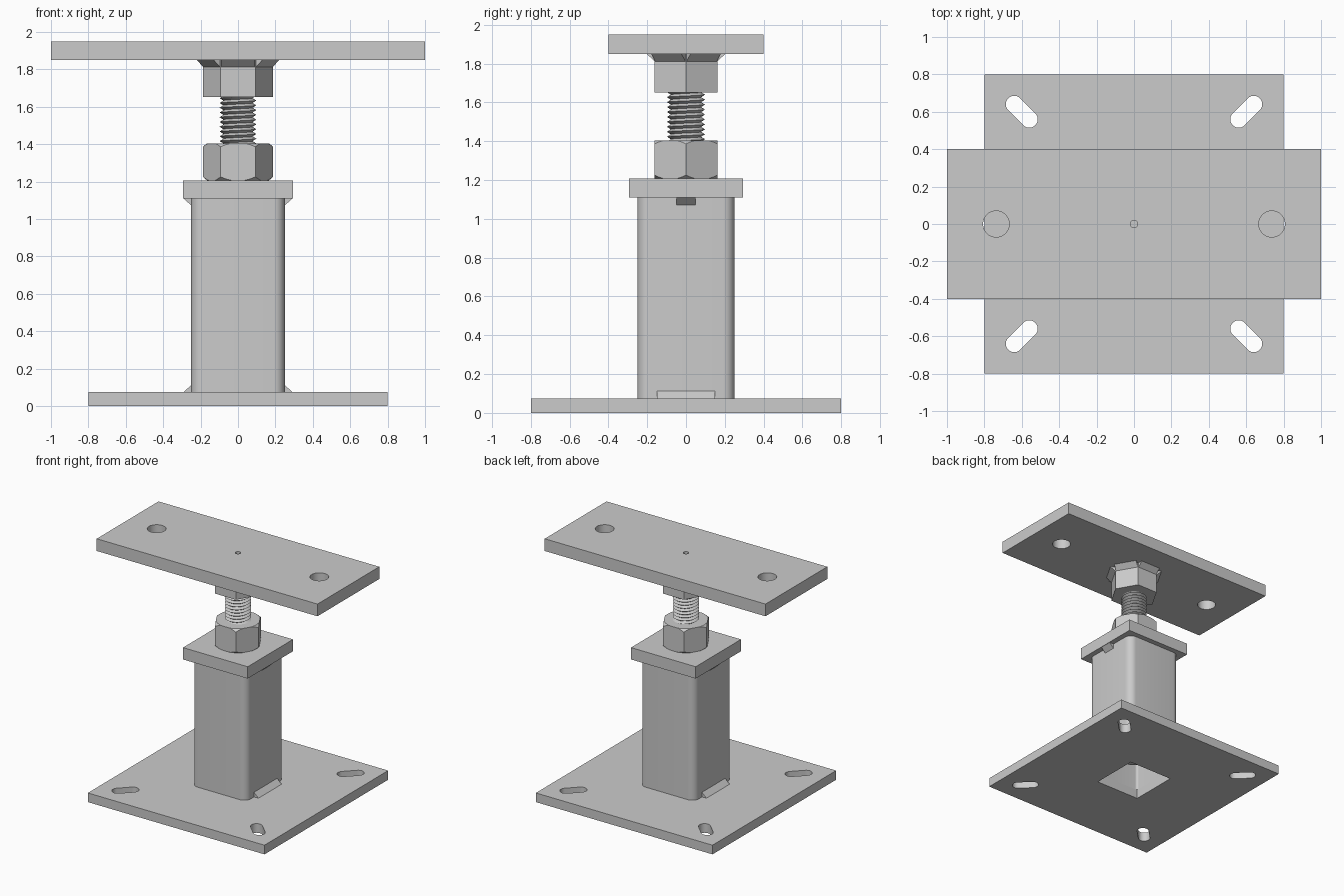
import bpy, bmesh
from math import pi, sin, cos, tan, radians
from mathutils import Matrix

if "Cube" in bpy.data.objects:
    bpy.data.objects.remove(bpy.data.objects["Cube"])


def circle(r, n=48, cx=0, cy=0, a0=0):
    return [(cx + r * cos(a0 + 2 * pi * i / n), cy + r * sin(a0 + 2 * pi * i / n)) for i in range(n)]


def rect(x, y):
    return [(-x, -y), (x, -y), (x, y), (-x, y)]


def rounded_square(h, r, n=8):
    pts = []
    for k, (sx, sy) in enumerate([(1, 1), (-1, 1), (-1, -1), (1, -1)]):
        for i in range(n + 1):
            a = pi / 2 * (k + i / n)
            pts.append((sx * (h - r) + r * cos(a), sy * (h - r) + r * sin(a)))
    return pts


def slot(cx, cy, angle, half, r, n=12):
    pts = []
    for s in (0, 1):
        for i in range(n + 1):
            a = angle + s * pi - pi / 2 + pi * i / n
            d = half * (1 - 2 * s)
            pts.append((cx + d * cos(angle) + r * cos(a), cy + d * sin(angle) + r * sin(a)))
    return pts


def finish(ob):
    bpy.ops.object.select_all(action='DESELECT')
    bpy.context.view_layer.objects.active = ob
    ob.select_set(True)
    bpy.ops.object.shade_smooth_by_angle(angle=radians(25))
    return ob


def add_mesh(name, bm):
    me = bpy.data.meshes.new(name)
    bm.to_mesh(me)
    bm.free()
    ob = bpy.data.objects.new(name, me)
    bpy.context.collection.objects.link(ob)
    return ob


def extrude(name, outlines, z0, z1):
    """Fill nested outlines (inner ones become holes) and extrude from z0 to z1."""
    cu = bpy.data.curves.new(name + "_outline", 'CURVE')
    cu.dimensions = '2D'
    cu.fill_mode = 'BOTH'
    cu.extrude = (z1 - z0) / 2
    for pts in outlines:
        sp = cu.splines.new('POLY')
        sp.points.add(len(pts) - 1)
        for p, (x, y) in zip(sp.points, pts):
            p.co = (x, y, 0, 1)
        sp.use_cyclic_u = True
    tmp = bpy.data.objects.new("tmp", cu)
    bpy.context.collection.objects.link(tmp)
    me = bpy.data.meshes.new_from_object(tmp.evaluated_get(bpy.context.evaluated_depsgraph_get()))
    bpy.data.objects.remove(tmp)
    bm = bmesh.new()
    bm.from_mesh(me)
    bmesh.ops.remove_doubles(bm, verts=bm.verts, dist=1e-4)
    bmesh.ops.recalc_face_normals(bm, faces=bm.faces)
    bmesh.ops.translate(bm, verts=bm.verts, vec=(0, 0, (z0 + z1) / 2))
    return finish(add_mesh(name, bm))


def welds(name, angles, r, z, dz, half, leg):
    """Triangular fillets at radius r, one for each angle; dz is the vertical leg."""
    bm = bmesh.new()
    for a in angles:
        rot = Matrix.Rotation(a, 3, 'Z')
        ends = []
        for y in (-half, half):
            tri = [(r - 0.002, y, z), (r + leg, y, z), (r - 0.002, y, z + dz)]
            ends.append([bm.verts.new(p) for p in tri])
            for v in ends[-1]:
                v.co = rot @ v.co
            bm.faces.new(ends[-1])
        for i in range(3):
            j = (i + 1) % 3
            bm.faces.new((ends[0][i], ends[0][j], ends[1][j], ends[1][i]))
    bmesh.ops.recalc_face_normals(bm, faces=bm.faces)
    return add_mesh(name, bm)


def chamfer_nut(ob, z0, z1, r_end, r_mid, drop):
    """Intersect a hex nut with a cone-ended cylinder to cut its corners."""
    bm = bmesh.new()
    rings = [[bm.verts.new((x, y, z)) for x, y in circle(r)] for r, z in
             [(r_end, z0), (r_mid, z0 + drop), (r_mid, z1 - drop), (r_end, z1)]]
    for a, b in zip(rings, rings[1:]):
        for i in range(48):
            j = (i + 1) % 48
            bm.faces.new((a[i], a[j], b[j], b[i]))
    bm.faces.new(rings[0][::-1])
    bm.faces.new(rings[-1])
    cutter = add_mesh("nut_chamfer_cutter", bm)
    mod = ob.modifiers.new("chamfer", 'BOOLEAN')
    mod.operation = 'INTERSECT'
    mod.solver = 'EXACT'
    mod.object = cutter
    bpy.context.view_layer.objects.active = ob
    bpy.ops.object.modifier_apply(modifier=mod.name)
    bpy.data.objects.remove(cutter)
    finish(ob)


def threaded_rod(name, z0, z1, crest, root, pitch, n=24):
    bm = bmesh.new()
    bmesh.ops.create_cone(bm, cap_ends=True, segments=n, radius1=root, radius2=root, depth=z1 - z0,
                          matrix=Matrix.Translation((0, 0, (z0 + z1) / 2)))
    c, r = [], []
    for i in range(int((z1 - z0 - pitch / 2) / pitch * n)):
        a, z = 2 * pi * i / n, z0 + pitch * i / n
        c.append(bm.verts.new((crest * cos(a), crest * sin(a), z)))
        r.append(bm.verts.new((root * cos(a), root * sin(a), z + pitch / 2)))
    for i in range(len(c) - 1):
        bm.faces.new((c[i], c[i + 1], r[i + 1], r[i]))
        if i + 1 + n < len(c):
            bm.faces.new((r[i], r[i + 1], c[i + 1 + n], c[i + n]))
    return finish(add_mesh(name, bm))


# Base plate with four diagonal slots and a square opening under the tube
slots = [slot(0.6 * cos(a) * 2 ** 0.5, 0.6 * sin(a) * 2 ** 0.5, a, 0.057, 0.045)
         for a in (pi / 4 + k * pi / 2 for k in range(4))]
extrude("base_plate", [rect(0.8, 0.8), rect(0.2, 0.2)] + slots, 0, 0.075)

# Square tube post and its cap
extrude("post_tube", [rounded_square(0.25, 0.06), rounded_square(0.2, 0.02)], 0.075, 1.11)
extrude("post_cap", [rect(0.293, 0.293), circle(0.09)], 1.11, 1.207)

# Fillet welds at the foot and the head of the post
welds("post_foot_weld", (0, pi), 0.25, 0.075, 0.04, 0.15, 0.04)
welds("post_head_weld", (0, pi), 0.25, 1.11, -0.04, 0.05, 0.04)

# Threaded rod and the two hex nuts
threaded_rod("threaded_rod", 0.18, 1.85, 0.098, 0.078, 0.0255)
lower = extrude("lower_nut", [circle(0.187, 6), circle(0.085)], 1.207, 1.405)
chamfer_nut(lower, 1.207, 1.405, 0.166, 0.2, 0.03)
extrude("upper_nut", [circle(0.187, 6), circle(0.085)], 1.652, 1.85)
welds("upper_nut_weld", [pi / 6 + k * pi / 3 for k in range(6)], 0.162, 1.85, -0.04, 0.09, 0.04)

# Head plate with two bolt holes and a small centre hole
extrude("head_plate", [rect(1, 0.4), circle(0.07, cx=-0.737), circle(0.07, cx=0.737),
                       circle(0.02, 24)], 1.85, 1.95)
